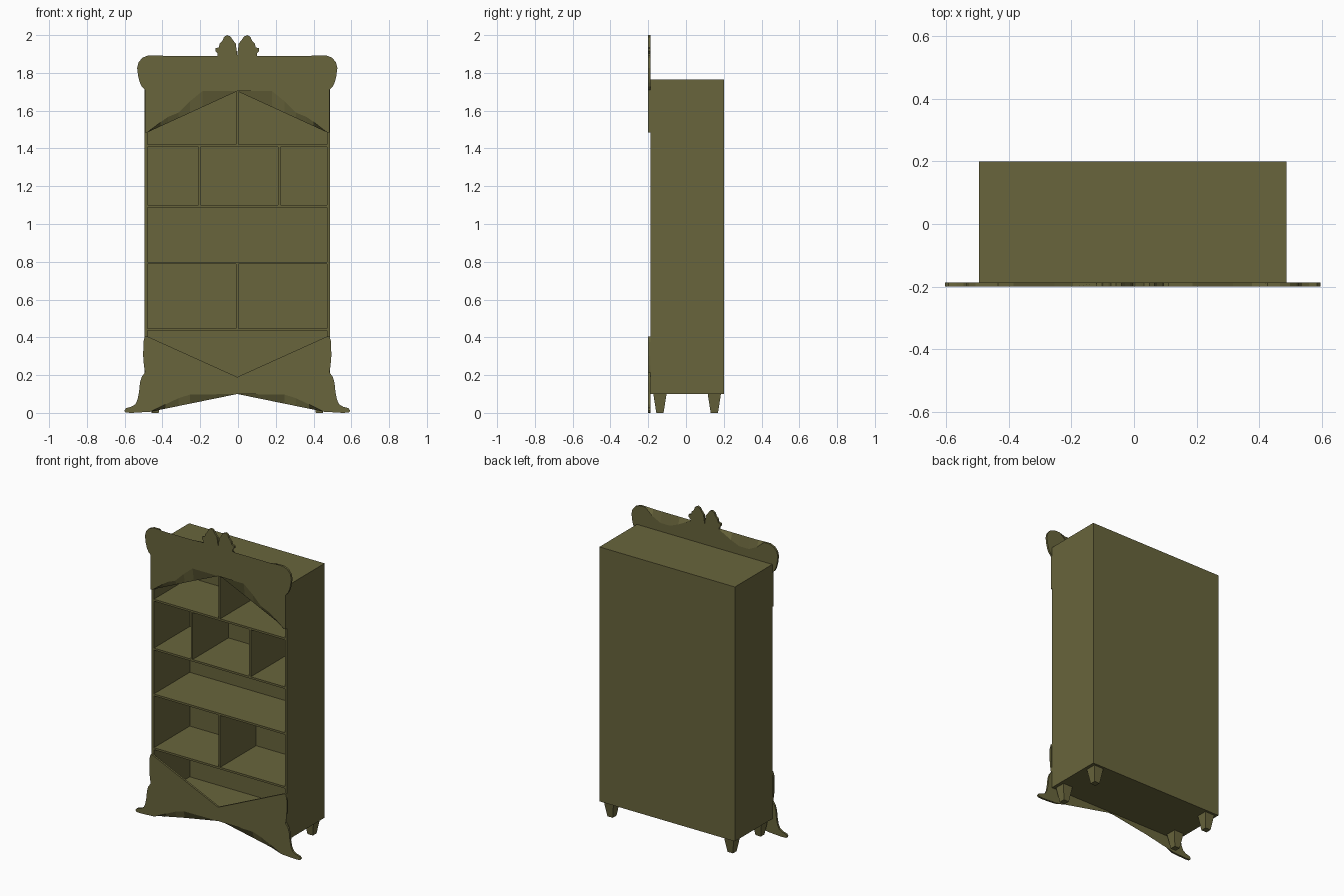
import bpy, bmesh

if "Cube" in bpy.data.objects:
    bpy.data.objects.remove(bpy.data.objects["Cube"])

CX = -0.004                      # carcass centre line
FRONT, JOIN, BACK = -0.2, -0.187, 0.2
wood = bpy.data.materials.new("olive_wood")
wood.diffuse_color = (0.14, 0.13, 0.045, 1)
wood.use_nodes = True
wood.node_tree.nodes["Principled BSDF"].inputs["Base Color"].default_value = wood.diffuse_color


def finish(name, bm):
    bmesh.ops.recalc_face_normals(bm, faces=bm.faces)
    me = bpy.data.meshes.new(name)
    bm.to_mesh(me)
    bm.free()
    me.materials.append(wood)
    ob = bpy.data.objects.new(name, me)
    bpy.context.collection.objects.link(ob)
    return ob


def box(name, x0, x1, y0, y1, z0, z1, taper=1.0):
    bm = bmesh.new()
    bmesh.ops.create_cube(bm, size=1)
    for v in bm.verts:
        k = taper if v.co.z < 0 else 1.0
        v.co = ((x0 + x1) / 2 + v.co.x * (x1 - x0) * k,
                (y0 + y1) / 2 + v.co.y * (y1 - y0) * k,
                z0 if v.co.z < 0 else z1)
    return finish(name, bm)


def mirrored(half):
    """Close a right-hand half profile that starts and ends on the centre line."""
    pts = half + [(-x, z) for x, z in reversed(half[1:-1])]
    return [(x + CX, z) for x, z in pts]


def panel(name, front_half, back_half):
    """Thin fretwork board whose front and back edges have the same point count."""
    bm = bmesh.new()
    f = [bm.verts.new((x, FRONT, z)) for x, z in mirrored(front_half)]
    b = [bm.verts.new((x, JOIN, z)) for x, z in mirrored(back_half)]
    bm.faces.new(f)
    bm.faces.new(list(reversed(b)))
    for i in range(len(f)):
        j = (i + 1) % len(f)
        bm.faces.new((f[i], b[i], b[j], f[j]))
    return finish(name, bm)


# Carcass
L, R, T = -0.494, 0.487, 0.016
Z0, Z1 = 0.10, 1.765
box("left_side", L, L + T, JOIN, BACK, Z0, Z1)
box("right_side", R - T, R, JOIN, BACK, Z0, Z1)
box("back_board", L + T, R - T, BACK - T, BACK, Z0, Z1)
box("top_board", L + T, R - T, JOIN, BACK - T, Z1 - T, Z1)
box("bottom_board", L + T, R - T, JOIN, BACK - T, Z0, Z0 + T)

# Shelves
for i, z in enumerate((0.435, 0.787, 1.087, 1.407)):
    box(f"shelf_{i + 1}", L + T, R - T, JOIN, BACK - T, z, z + 0.013)

# Upright dividers
for i, (x, z0, z1) in enumerate(((CX, 0.448, 0.787), (-0.204, 1.10, 1.407),
                                 (0.218, 1.10, 1.407), (CX, 1.42, Z1 - T))):
    box(f"divider_{i + 1}", x - 0.006, x + 0.006, JOIN, BACK - T, z0, z1)

# Tapered feet
for side, sx in (("left", -1), ("right", 1)):
    for place, y in (("front", -0.138), ("back", 0.15)):
        x = CX + sx * 0.435
        box(f"{place}_{side}_foot", x - 0.035, x + 0.035, y - 0.035, y + 0.035,
            0, Z0, taper=0.55)

# Upper fascia: leaf crest, scrolled shoulders, arched lower edge
crest = [(0, 1.895), (0.008, 1.955), (0.024, 1.975), (0.036, 1.993), (0.054, 2.0),
         (0.07, 1.99), (0.078, 1.97), (0.093, 1.955), (0.098, 1.935),
         (0.116, 1.93), (0.116, 1.915), (0.104, 1.903), (0.104, 1.89)]
shoulder = [(0.43, 1.893), (0.47, 1.893), (0.502, 1.88), (0.522, 1.857),
            (0.53, 1.825), (0.524, 1.78), (0.516, 1.75), (0.505, 1.727),
            (0.488, 1.71), (0.488, 1.485), (0.476, 1.485)]
top_line = [(0.19, 1.89), (0.25, 1.89), (0.32, 1.89), (0.38, 1.89)]
top_dip = [(0.19, 1.845), (0.25, 1.82), (0.32, 1.82), (0.38, 1.85)]
arch = [(0.405, 1.54), (0.366, 1.567), (0.31, 1.59), (0.25, 1.65),
        (0.185, 1.703), (0, 1.703)]
arch_flat = [(x, 1.703 - 0.218 * x / 0.476) for x, z in arch]
panel("upper_fascia", crest + top_line + shoulder + arch,
      crest + top_dip + shoulder + arch_flat)

# Lower fascia: V-shaped top edge, flared scroll feet, shallow arched bottom
flare = [(0, 0.19), (0.476, 0.405), (0.489, 0.405), (0.497, 0.375), (0.498, 0.30),
         (0.494, 0.25), (0.488, 0.215), (0.506, 0.19), (0.515, 0.16),
         (0.52, 0.11), (0.528, 0.07), (0.54, 0.045), (0.562, 0.032),
         (0.588, 0.025), (0.598, 0.013), (0.592, 0.002), (0.56, 0), (0.46, 0.006)]
skirt = [(0.38, 0.045), (0.31, 0.078), (0.25, 0.097), (0, 0.1)]
skirt_flat = [(x, 0.1 - 0.094 * x / 0.46) for x, z in skirt]
panel("lower_fascia", flare + skirt, flare + skirt_flat)
